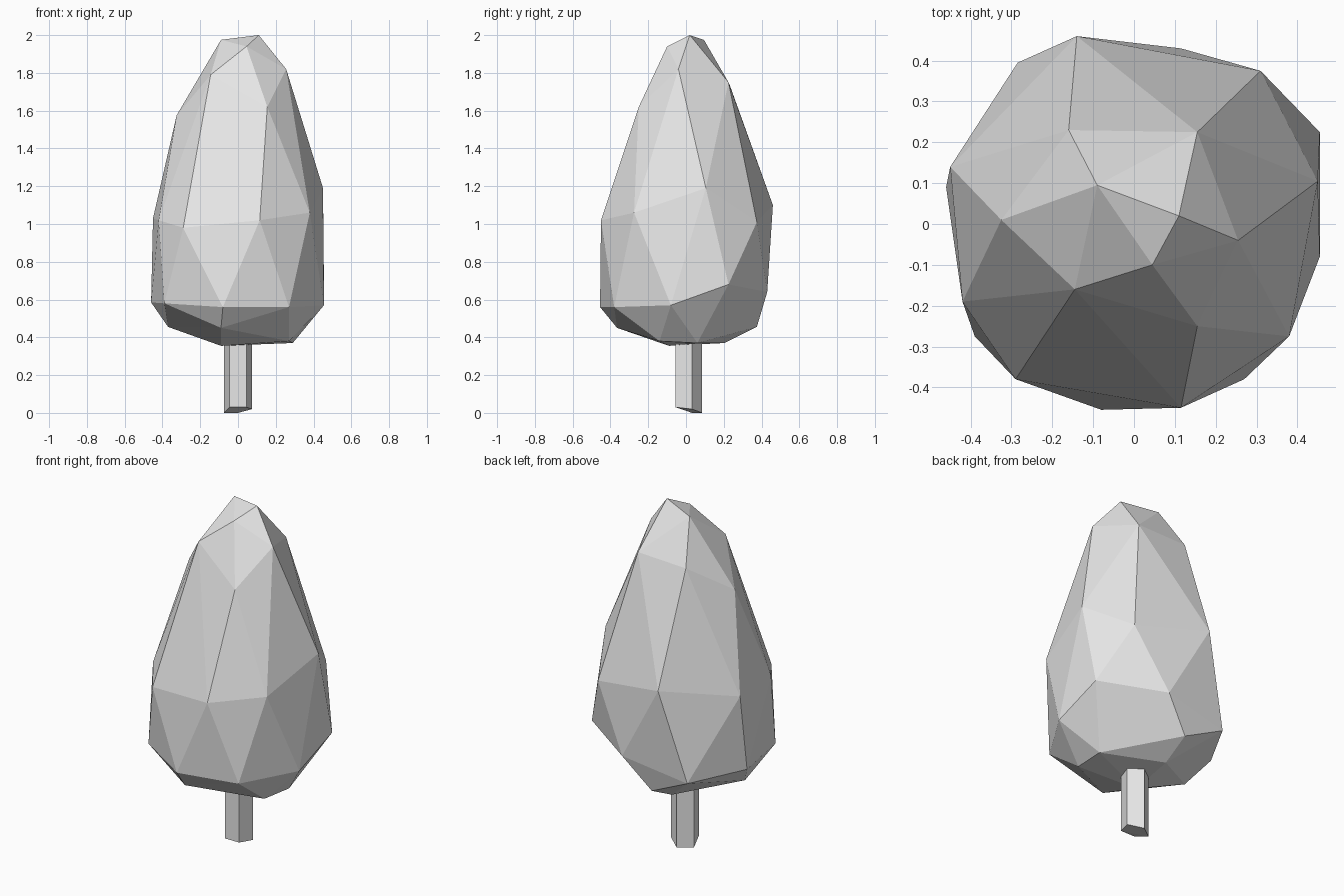
import bpy
import bmesh
import math
from mathutils import Vector

default_cube = bpy.data.objects.get("Cube")
if default_cube:
    bpy.data.objects.remove(default_cube, do_unlink=True)

CENTIMETRE = 0.01


def make_material(name, colour):
    material = bpy.data.materials.new(name)
    material.use_nodes = True
    material.diffuse_color = colour
    for node in material.node_tree.nodes:
        if node.type == "BSDF_PRINCIPLED":
            node.inputs["Base Color"].default_value = colour
    return material


def add_object(name, mesh_builder, material):
    """Turn a bmesh into a flat-shaded object with one material."""
    bmesh.ops.recalc_face_normals(mesh_builder, faces=mesh_builder.faces)
    mesh = bpy.data.meshes.new(name)
    mesh_builder.to_mesh(mesh)
    mesh_builder.free()
    mesh.materials.append(material)
    mesh.shade_flat()
    part = bpy.data.objects.new(name, mesh)
    bpy.context.scene.collection.objects.link(part)
    return part


def faceted_hull(layers):
    """Wrap irregular layers of points in one faceted closed surface."""
    builder = bmesh.new()
    for layer in layers:
        for point in layer:
            builder.verts.new(Vector(point) * CENTIMETRE)
    result = bmesh.ops.convex_hull(builder, input=list(builder.verts))
    unused = [item for item in result["geom_interior"] + result["geom_unused"]
              if isinstance(item, bmesh.types.BMVert)]
    bmesh.ops.delete(builder, geom=list(set(unused)), context="VERTS")
    return builder


grey = make_material("plain grey", (0.8, 0.8, 0.8, 1))

# Crown: irregular layers from the underside to the tip
underside = [(-9, -9, 35.5), (27, -14, 38), (29, 6, 37), (-5, 20.5, 37),
             (-9, -36.5, 45), (-37, -2, 45.5), (-4, 37.5, 45.5)]
skirt = [(-8, -45.5, 56), (27, -38, 56), (45.5, -8, 57), (45.5, 22.5, 68),
         (11.5, 43, 64), (-28.5, 39.5, 57), (-46, 9, 58.5), (-39, -27.5, 58)]
waist = [(11.5, -45, 102), (38, -27.5, 106), (45, 10.5, 119), (31, 37.5, 101),
         (-14, 46, 110), (-45, 14, 103), (-42, -19, 102), (-29, -38, 98)]
shoulder = [(15.5, -25, 162), (25.5, -4, 182), (15.5, 22.5, 175),
            (-16, 23, 174), (-32.5, 1, 157.5), (-14.5, -16, 179)]
tip = [(4.5, -10, 194), (11, 2, 200), (-9, 9.5, 197.5)]
add_object("crown", faceted_hull([underside, skirt, waist, shoulder, tip]), grey)

# Trunk: five-sided post with a roughly cut foot
builder = bmesh.new()
foot_heights = [0.03, 0.02, 0.0, 0.0, 0.03]
foot, top = [], []
for index, height in enumerate(foot_heights):
    angle = math.radians(-54 + 72 * index)
    x = 0.078 * math.cos(angle)
    y = 0.078 * math.sin(angle) + 0.008
    foot.append(builder.verts.new((x, y, height)))
    top.append(builder.verts.new((x, y, 0.43)))
for index in range(len(foot)):
    following = (index + 1) % len(foot)
    builder.faces.new((foot[index], foot[following], top[following], top[index]))
foot_face = builder.faces.new(foot[::-1])
bmesh.ops.triangulate(builder, faces=[foot_face])
builder.faces.new(top)
add_object("trunk", builder, grey)
